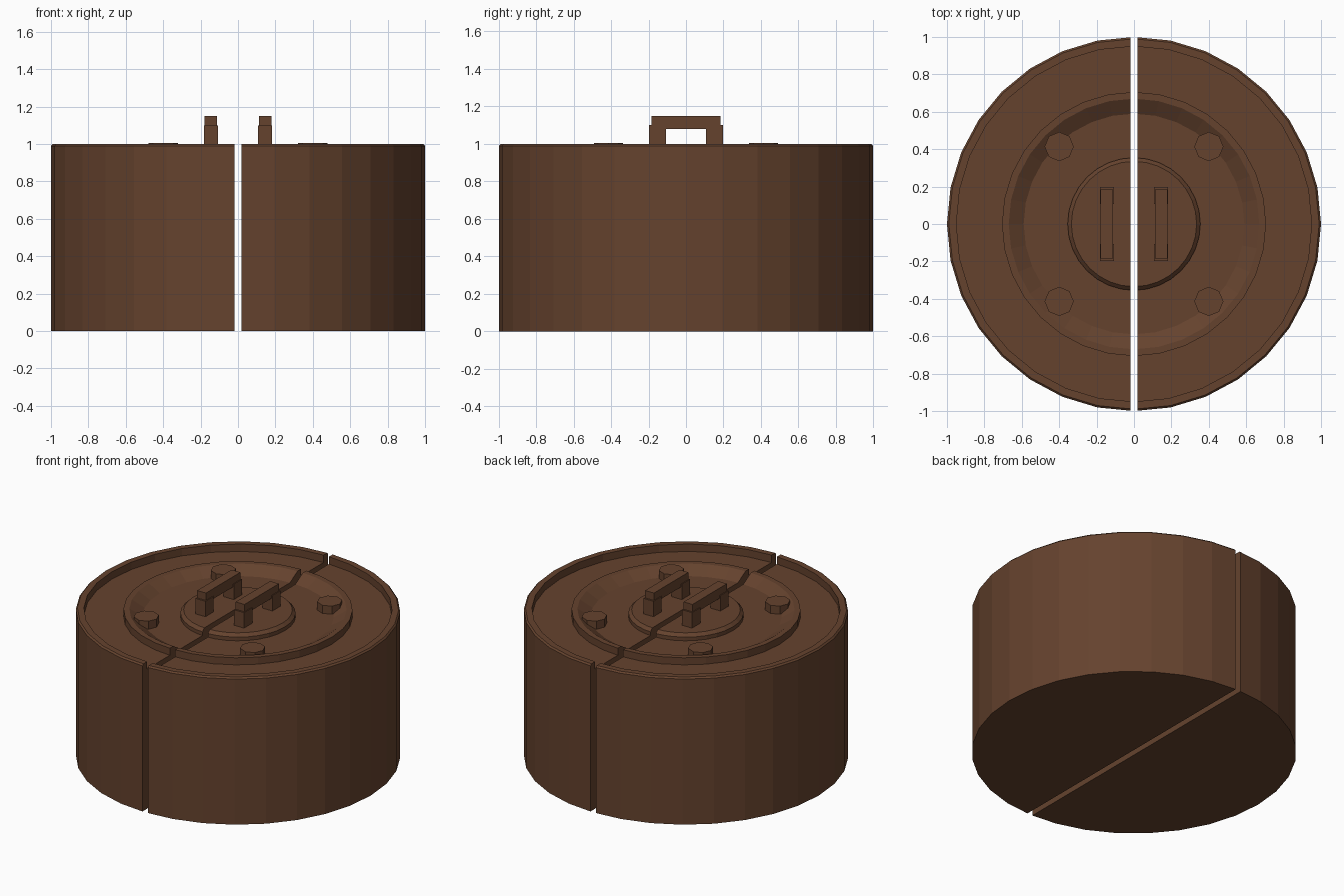
import bpy, bmesh, math
from mathutils import Matrix, Vector

if "Cube" in bpy.data.objects:
    bpy.data.objects.remove(bpy.data.objects["Cube"])

brown = bpy.data.materials.new("dark_brown")
brown.diffuse_color = (0.13, 0.055, 0.027, 1)
brown.use_nodes = True
brown.node_tree.nodes["Principled BSDF"].inputs["Base Color"].default_value = brown.diffuse_color

GAP = 0.02      # half width of the slit between the two halves
SIDES = 32


def finish(bm, name):
    bmesh.ops.recalc_face_normals(bm, faces=bm.faces[:])
    me = bpy.data.meshes.new(name)
    bm.to_mesh(me)
    bm.free()
    me.materials.append(brown)
    ob = bpy.data.objects.new(name, me)
    bpy.context.collection.objects.link(ob)
    return ob


def half_lathe(name, profile, side):
    """Turn a closed (radius, z) profile round z, then keep one half as a solid."""
    bm = bmesh.new()
    rings = []
    for r, z in profile:
        if r == 0:
            rings.append([bm.verts.new((0, 0, z))] * SIDES)
        else:
            rings.append([bm.verts.new((r * math.cos(a), r * math.sin(a), z))
                          for a in (2 * math.pi * i / SIDES for i in range(SIDES))])
    for lo, hi in zip(rings, rings[1:]):
        for i in range(SIDES):
            j = (i + 1) % SIDES
            bm.faces.new(list(dict.fromkeys((lo[i], lo[j], hi[j], hi[i]))))
    cut = bmesh.ops.bisect_plane(
        bm, geom=bm.verts[:] + bm.edges[:] + bm.faces[:], dist=1e-5,
        plane_co=(side * GAP, 0, 0), plane_no=(side, 0, 0), clear_inner=True)
    edges = [e for e in cut["geom_cut"] if isinstance(e, bmesh.types.BMEdge)]
    bmesh.ops.triangle_fill(bm, use_beauty=True, edges=edges, normal=Vector((-side, 0, 0)))
    return finish(bm, name)


def box(bm, x, y, z):
    m = Matrix.Translation([(a + b) / 2 for a, b in (x, y, z)]) @ \
        Matrix.Diagonal([b - a for a, b in (x, y, z)] + [1])
    bmesh.ops.create_cube(bm, size=1, matrix=m)


# Drum with raised rim, stepped ring, shallow bowl and central boss
drum = [(0, 0), (1, 0), (1, 0.99), (0.99, 1.0), (0.95, 1.0), (0.95, 0.95),
        (0.706, 0.95), (0.706, 0.998), (0.67, 0.998), (0.59, 0.95),
        (0.355, 0.95), (0.355, 0.975), (0.335, 0.995), (0, 0.995)]

for side, label in ((-1, "left"), (1, "right")):
    half_lathe(label + "_drum_half", drum, side)

    # Handle: two posts and a slightly narrower grip
    cx = side * 0.145
    bm = bmesh.new()
    for s in (-1, 1):
        y = sorted((s * 0.108, s * 0.197))
        box(bm, (cx - 0.038, cx + 0.038), y, (0.97, 1.10))
    box(bm, (cx - 0.033, cx + 0.033), (-0.185, 0.185), (1.08, 1.15))
    finish(bm, label + "_handle")

    # Octagonal bolts standing in the bowl
    for s, end in ((-1, "front"), (1, "back")):
        bm = bmesh.new()
        bmesh.ops.create_cone(
            bm, cap_ends=True, segments=8, radius1=0.078, radius2=0.078, depth=0.065,
            matrix=Matrix.Translation((side * 0.4, s * 0.414, 0.9725)))
        finish(bm, f"{label}_{end}_bolt")
